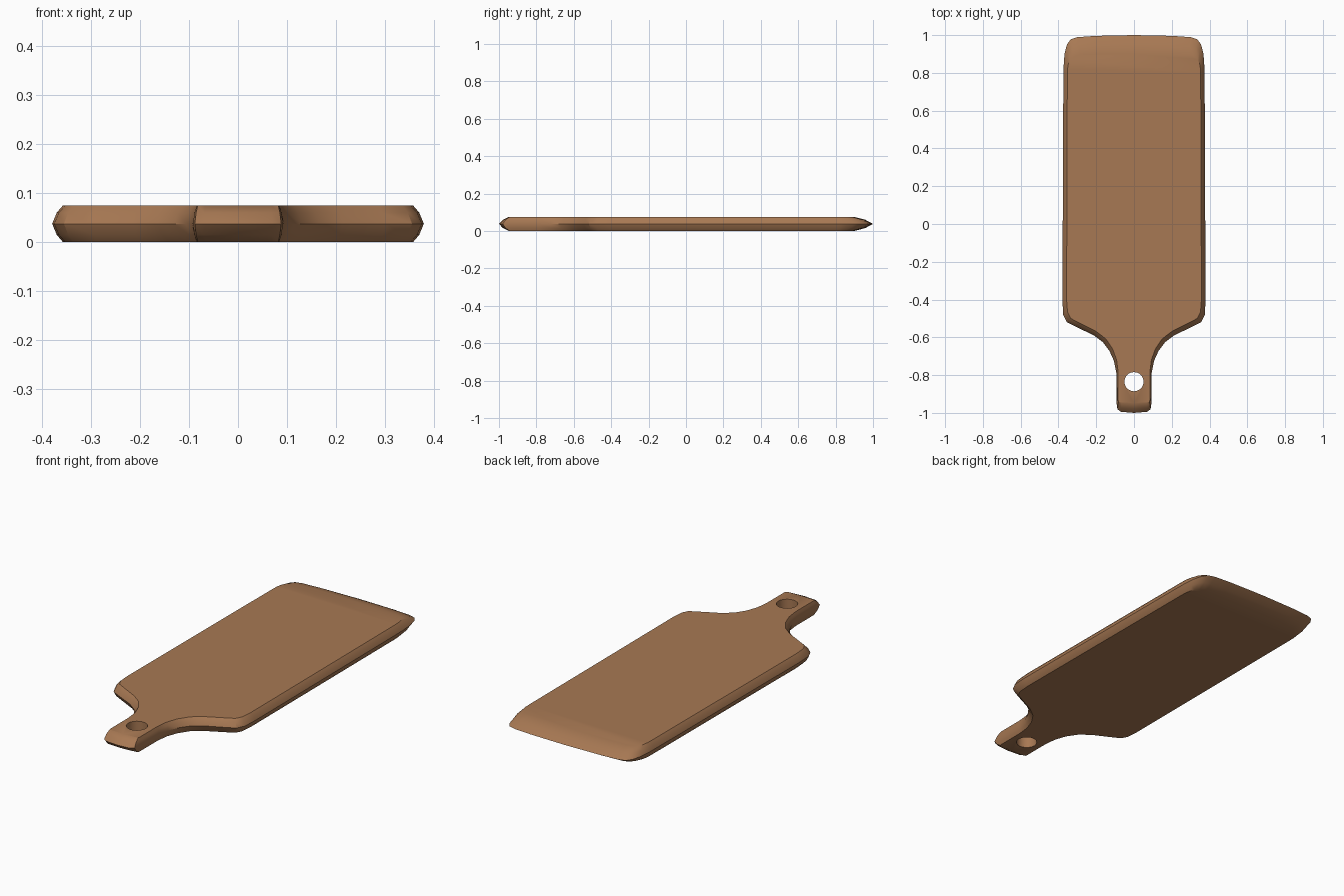
import bpy, bmesh

if "Cube" in bpy.data.objects:
    bpy.data.objects.remove(bpy.data.objects["Cube"])

wood = bpy.data.materials.new("warm_wood")
wood.diffuse_color = (0.39, 0.19, 0.087, 1)
wood.use_nodes = True
wood.node_tree.nodes["Principled BSDF"].inputs["Base Color"].default_value = wood.diffuse_color

# Right half of the outline: widest edge (x, y) and matching edge of the flat face (x, y)
half = [
    (0.00, 1.000, 0.00, 0.900), (0.20, 0.996, 0.19, 0.900),
    (0.30, 0.989, 0.285, 0.895), (0.335, 0.978, 0.318, 0.887), (0.355, 0.950, 0.336, 0.872),
    (0.368, 0.900, 0.347, 0.850), (0.373, 0.830, 0.352, 0.820),
    (0.374, 0.770, 0.353, 0.770), (0.379, -0.400, 0.357, -0.400),
    (0.375, -0.480, 0.352, -0.467), (0.355, -0.520, 0.335, -0.500),
    (0.300, -0.548, 0.287, -0.525), (0.215, -0.588, 0.202, -0.568),
    (0.165, -0.625, 0.149, -0.608), (0.130, -0.672, 0.113, -0.662),
    (0.106, -0.725, 0.092, -0.720), (0.094, -0.785, 0.084, -0.785),
    (0.092, -0.950, 0.084, -0.930), (0.088, -0.980, 0.082, -0.942),
    (0.070, -0.994, 0.067, -0.945), (0.00, -1.000, 0.00, -0.948),
]
outline = half + [(-a, b, -c, d) for a, b, c, d in half[-2:0:-1]]

# Board: stacked rings give the faceted, rounded rim
bm = bmesh.new()
rings = []
for z, t in [(0.0, 1.0), (0.015, 0.42), (0.0375, 0.0), (0.06, 0.42), (0.075, 1.0)]:
    rings.append([bm.verts.new((a + (c - a) * t, b + (d - b) * t, z))
                  for a, b, c, d in outline])
n = len(outline)
for lo, hi in zip(rings, rings[1:]):
    for i in range(n):
        j = (i + 1) % n
        bm.faces.new((lo[i], lo[j], hi[j], hi[i]))
bm.faces.new(rings[0])
bm.faces.new(rings[-1])
# Cut line where the thinned end starts to round off
bmesh.ops.bisect_plane(bm, geom=bm.verts[:] + bm.edges[:] + bm.faces[:],
                       plane_co=(0, 0.80, 0), plane_no=(0, 1, 0))
bmesh.ops.recalc_face_normals(bm, faces=bm.faces)
mesh = bpy.data.meshes.new("cutting_board")
bm.to_mesh(mesh)
bm.free()
board = bpy.data.objects.new("cutting_board", mesh)
bpy.context.collection.objects.link(board)
mesh.materials.append(wood)

# Hanging hole through the handle
bpy.ops.mesh.primitive_cylinder_add(vertices=20, radius=0.051, depth=0.3,
                                    location=(0, -0.835, 0.0375))
cutter = bpy.context.object
cutter.name = "hole_cutter"
cutter.hide_render = True
cutter.data.materials.append(wood)
mod = board.modifiers.new("hanging_hole", 'BOOLEAN')
mod.operation = 'DIFFERENCE'
mod.solver = 'EXACT'
mod.object = cutter
bpy.ops.object.select_all(action='DESELECT')
board.select_set(True)
bpy.context.view_layer.objects.active = board
bpy.ops.object.modifier_apply(modifier=mod.name)
bpy.data.objects.remove(cutter)

bpy.ops.object.shade_smooth_by_angle(angle=0.55)
